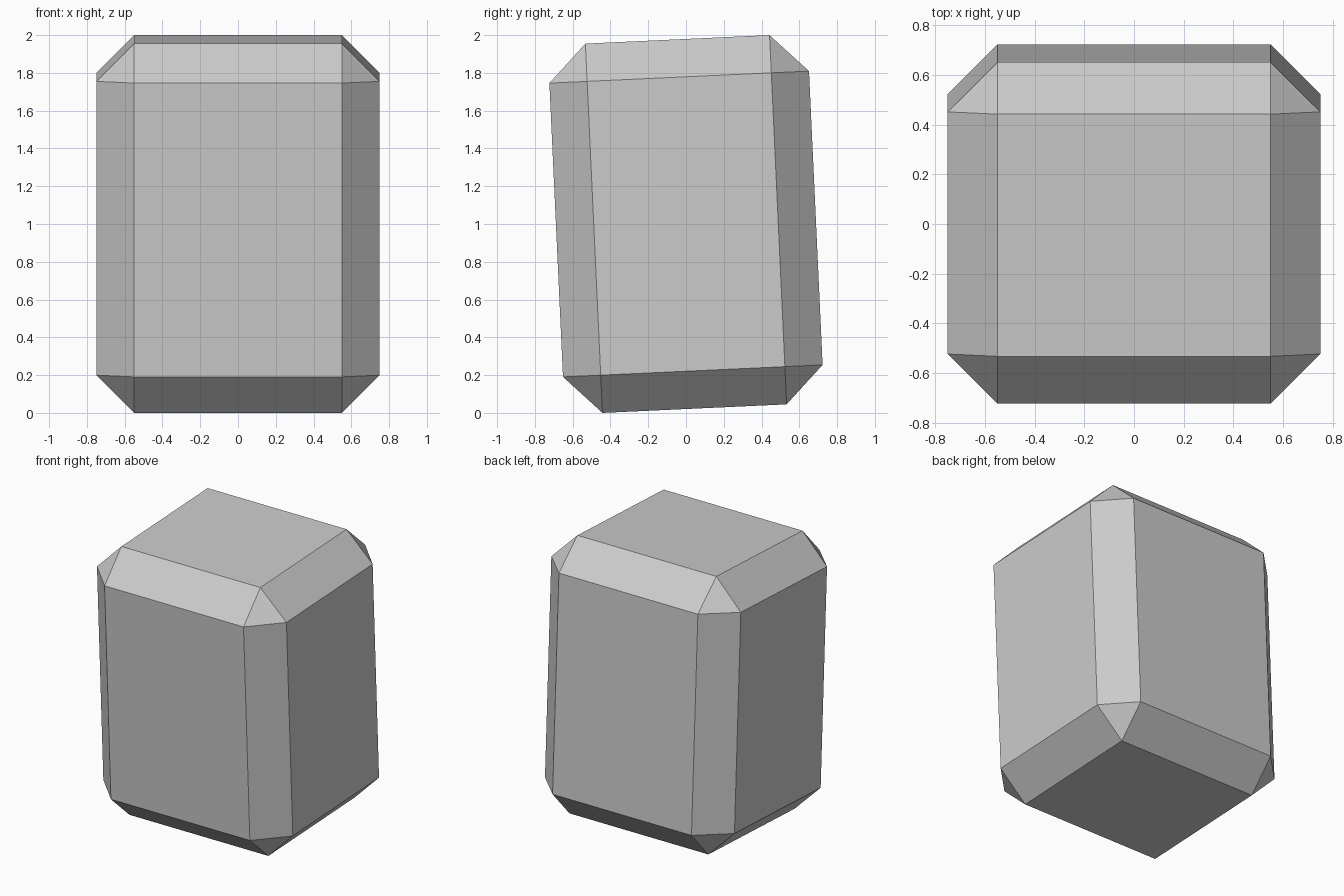
import bpy, bmesh
from math import radians
from mathutils import Matrix

if "Cube" in bpy.data.objects:
    bpy.data.objects.remove(bpy.data.objects["Cube"])

# Chamfered block, leaning slightly backwards about the x axis
HALF = (0.75, 0.688, 0.9785)
CHAMFER = 0.2
TILT = radians(2.65)

bm = bmesh.new()
bmesh.ops.create_cube(bm, size=2, matrix=Matrix.Diagonal((*HALF, 1)))
bmesh.ops.bevel(bm, geom=bm.edges[:], offset=CHAMFER, segments=1,
                affect='EDGES', profile=0.5)

# Tilt about the centre, then rest the lowest edge on the ground
bm.transform(Matrix.Rotation(TILT, 4, 'X'))
lowest = min(v.co.z for v in bm.verts)
bm.transform(Matrix.Translation((0, 0, -lowest)))
bmesh.ops.recalc_face_normals(bm, faces=bm.faces[:])

mesh = bpy.data.meshes.new("chamfered_block")
bm.to_mesh(mesh)
bm.free()
block = bpy.data.objects.new("chamfered_block", mesh)
bpy.context.collection.objects.link(block)
